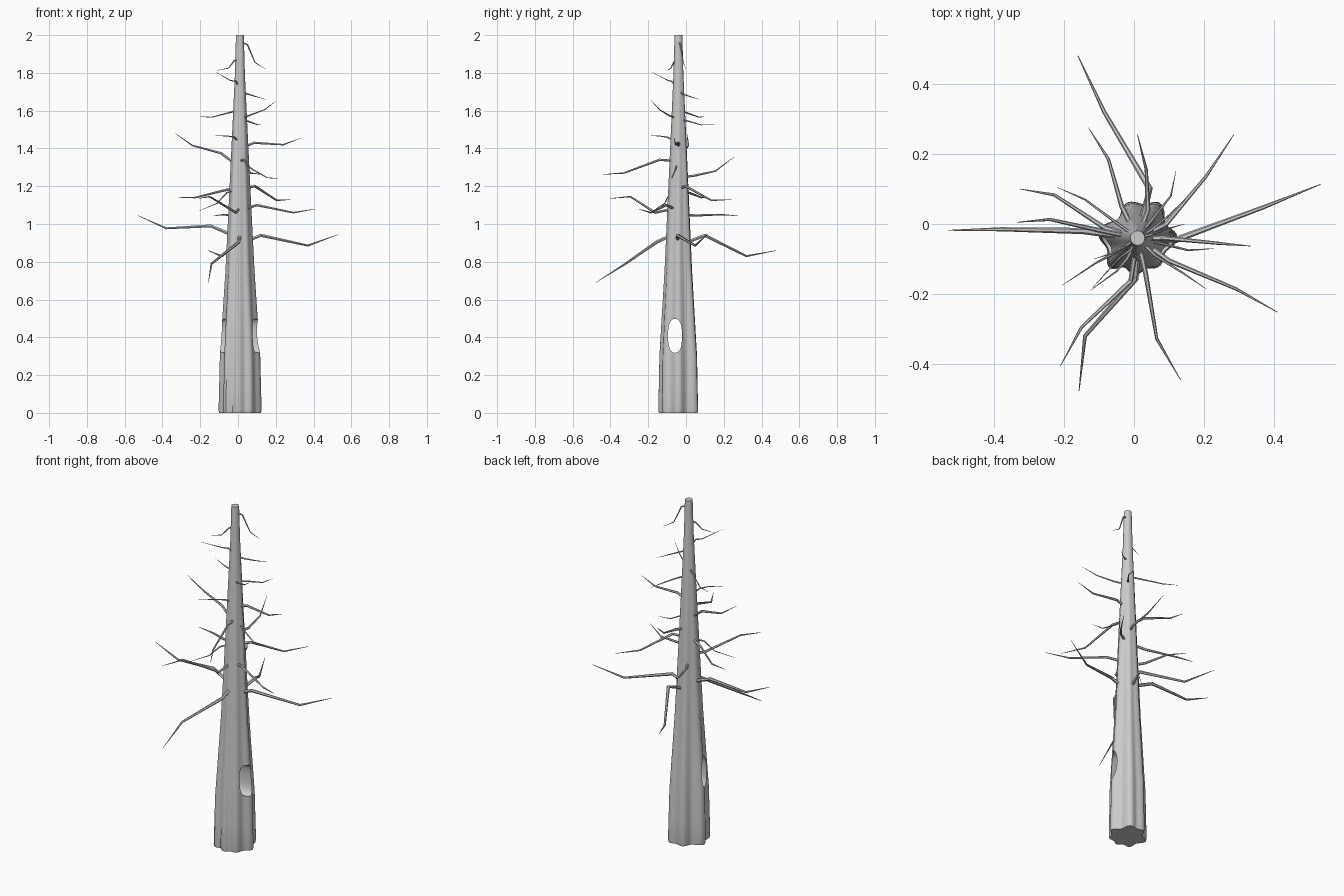
import bpy, bmesh
from math import sin, cos, pi, radians, copysign
from mathutils import Vector

if "Cube" in bpy.data.objects:
    bpy.data.objects.remove(bpy.data.objects["Cube"])

CX, CY = 0.01, -0.04          # trunk axis


def make_object(name, bm):
    bmesh.ops.recalc_face_normals(bm, faces=bm.faces)
    me = bpy.data.meshes.new(name)
    bm.to_mesh(me)
    bm.free()
    ob = bpy.data.objects.new(name, me)
    bpy.context.collection.objects.link(ob)
    return ob


def activate(ob):
    bpy.ops.object.select_all(action='DESELECT')
    ob.select_set(True)
    bpy.context.view_layer.objects.active = ob


def loft(bm, rings):
    # skin a stack of closed rings and cap both ends
    vs = [[bm.verts.new(p) for p in r] for r in rings]
    n = len(vs[0])
    for a, b in zip(vs, vs[1:]):
        for i in range(n):
            j = (i + 1) % n
            bm.faces.new((a[i], a[j], b[j], b[i]))
    bm.faces.new(vs[0][::-1])
    bm.faces.new(vs[-1])


def trunk_scale(z):
    table = [(0, .97), (.015, 1), (.3, .95), (.5, .84), (.75, .7), (.9, .635),
             (1.3, .465), (1.8, .25), (2, .2)]
    for (x0, y0), (x1, y1) in zip(table, table[1:]):
        if z <= x1:
            return y0 + (y1 - y0) * (z - x0) / (x1 - x0)
    return table[-1][1]


# Trunk: lobed root outline (angle, radius) fading to a round top
LOBES = [(0, .115), (27, .09), (58, .119), (80, .098), (104, .106), (135, .078),
         (172, .114), (200, .093), (227, .117), (246, .092), (266, .107),
         (286, .091), (307, .103), (332, .09), (360, .115)]


def lobe_radius(deg):
    for (a0, r0), (a1, r1) in zip(LOBES, LOBES[1:]):
        if a0 <= deg <= a1:
            t = .5 - .5 * cos(pi * (deg - a0) / (a1 - a0))
            return r0 + (r1 - r0) * t


bm = bmesh.new()
rings = []
for z in (0, .015, .15, .3, .4, .5, .6, .75, .9, 1.1, 1.3, 1.55, 1.8, 2):
    amp = 1 - .5 * z
    ring = []
    for k in range(72):
        deg = k * 5
        r = trunk_scale(z) * (.104 + amp * (lobe_radius(deg) - .104))
        ring.append((CX + r * cos(radians(deg)), CY + r * sin(radians(deg)), z))
    rings.append(ring)
loft(bm, rings)
trunk = make_object("trunk", bm)

# Hollow running sideways through the trunk
bm = bmesh.new()
rings = []
for x in (-.3, .3):
    ring = []
    for k in range(32):
        c, s = cos(2 * pi * k / 32), sin(2 * pi * k / 32)
        ring.append((x, -.058 + .037 * copysign(abs(c) ** .8, c),
                     .408 + .09 * copysign(abs(s) ** .8, s)))
    rings.append(ring)
loft(bm, rings)
cutter = make_object("hollow_cutter", bm)
cutter.hide_render = True
mod = trunk.modifiers.new("hollow", 'BOOLEAN')
mod.object = cutter
mod.operation = 'DIFFERENCE'
mod.solver = 'EXACT'
activate(trunk)
bpy.ops.object.modifier_apply(modifier=mod.name)
bpy.data.objects.remove(cutter)
bpy.ops.object.shade_smooth_by_angle(angle=radians(35))


# Dead branches: tapered six-sided tubes through knee, bend and tip
def branch(name, r, root_z, knee, bend, tip):
    knee, bend, tip = Vector(knee), Vector(bend), Vector(tip)
    d = Vector((knee.x - CX, knee.y - CY, 0)).normalized()
    root = Vector((CX, CY, root_z)) + d * .06 * trunk_scale(root_z)
    pts = [root, knee, bend, tip]
    radii = [r * 1.1, r, r * .65, r * .12]
    rings = []
    for i, p in enumerate(pts):
        t = (pts[min(i + 1, 3)] - pts[max(i - 1, 0)]).normalized()
        u = t.cross(Vector((0, 0, 1))).normalized()
        v = u.cross(t)
        rings.append([p + radii[i] * (u * cos(k * pi / 3) + v * sin(k * pi / 3))
                      for k in range(6)])
    bm = bmesh.new()
    loft(bm, rings)
    activate(make_object(name, bm))
    bpy.ops.object.shade_smooth_by_angle(angle=radians(35))


L, M, S = .009, .007, .0042    # branch thicknesses
B = branch
# lower tier
B("branch_low_back", L, .90, (.045, .10, .94), (-.085, .32, .83), (-.16, .48, .86))
B("branch_low_right", L, .91, (.12, -.045, .94), (.37, .048, .886), (.532, .113, .945))
B("branch_low_left", L, .94, (-.145, -.02, .99), (-.38, -.015, .977), (-.53, -.018, 1.045))
B("branch_low_front", L, .94, (.005, -.155, .905), (-.14, -.32, .79), (-.157, -.477, .69))
# middle tier
B("branch_mid_front_left", M, 1.08, (-.01, -.163, 1.06), (-.15, -.295, 1.145), (-.21, -.405, 1.135))
B("branch_mid_right", M, 1.08, (.10, -.105, 1.10), (.293, -.186, 1.06), (.41, -.252, 1.08))
B("branch_mid_back_left", M, 1.05, (-.035, .05, 1.045), (-.073, .185, 1.05), (-.13, .275, 1.043))
B("branch_mid_back_right", M, 1.19, (.09, -.002, 1.2), (.205, .135, 1.125), (.285, .255, 1.13))
B("branch_mid_left", M, 1.19, (-.085, -.01, 1.175), (-.227, .083, 1.14), (-.325, .1, 1.14))
B("branch_mid_left_small", S, 1.18, (-.06, -.085, 1.165), (-.11, -.112, 1.11), (-.205, -.175, 1.07))
B("branch_mid_front", M, 1.335, (.033, -.14, 1.34), (.065, -.328, 1.27), (.133, -.445, 1.262))
# upper tier
B("branch_up_back", M, 1.25, (.04, .04, 1.255), (.035, .155, 1.28), (.01, .255, 1.355))
B("branch_up_left", M, 1.32, (-.09, -.02, 1.375), (-.24, .013, 1.415), (-.333, .005, 1.48))
B("branch_up_right", M, 1.41, (.085, -.04, 1.43), (.24, -.055, 1.42), (.333, -.063, 1.455))
B("branch_up_right_small", S, 1.32, (.075, -.055, 1.29), (.155, -.075, 1.245), (.23, -.07, 1.24))
B("branch_up_left_small", S, 1.6, (-.045, 0, 1.59), (-.14, .07, 1.565), (-.22, .105, 1.57))
B("branch_up_front_right", S, 1.56, (.06, -.09, 1.575), (.14, -.14, 1.605), (.207, -.186, 1.655))
B("branch_up_back_twig", S, 1.55, (.05, .01, 1.545), (.105, .08, 1.525), (.12, .152, 1.525))
B("branch_up_front_twig", S, 1.44, (-.02, -.1, 1.46), (-.05, -.135, 1.465), (-.125, -.19, 1.468))
# top twigs
B("twig_top_right", S, 1.7, (.045, -.02, 1.69), (.095, .02, 1.675), (.145, .07, 1.66))
B("twig_top_front_left", S, 1.73, (-.01, -.075, 1.755), (-.04, -.095, 1.76), (-.118, -.182, 1.805))
B("twig_top_left", S, 1.87, (-.02, -.06, 1.865), (-.05, -.08, 1.825), (-.115, -.1, 1.812))
B("twig_top_back", S, 1.96, (.05, -.03, 1.95), (.09, -.015, 1.855), (.145, 0, 1.82))
